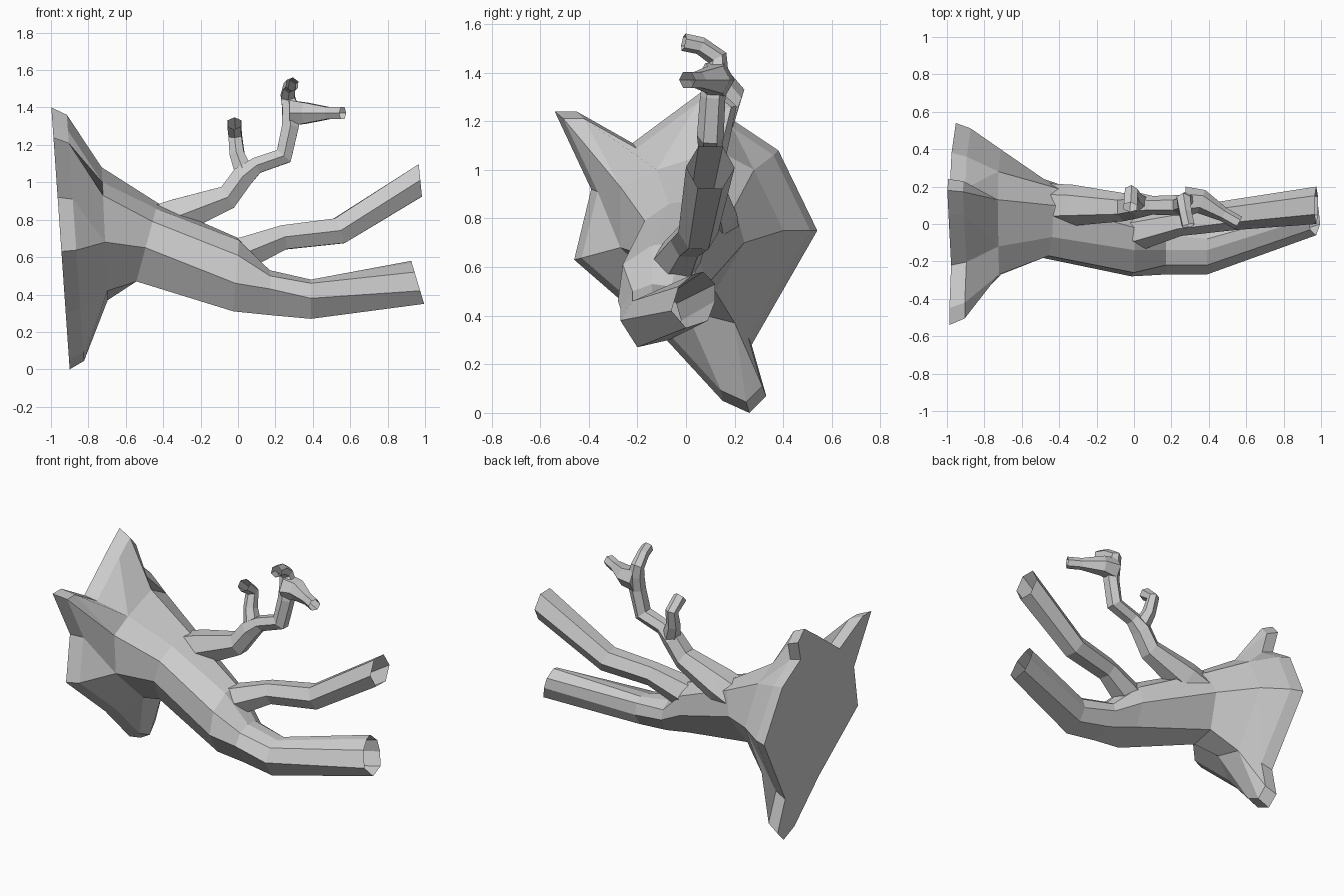
import bpy
import bmesh
from math import cos, sin, radians
from mathutils import Vector

cube = bpy.data.objects.get("Cube")
if cube:
    bpy.data.objects.remove(cube, do_unlink=True)

# One plain grey for the whole tree
grey = bpy.data.materials.new("bark_grey")
grey.use_nodes = True
colour = (0.6, 0.6, 0.6, 1)
grey.diffuse_color = colour
grey.node_tree.nodes["Principled BSDF"].inputs["Base Color"].default_value = colour


def loft(name, rings):
    """Skin equally long point rings; cap the first and leave the last hollow."""
    bm = bmesh.new()
    loops = [[bm.verts.new(point) for point in ring] for ring in rings]
    count = len(rings[0])
    for lower, upper in zip(loops, loops[1:]):
        for i in range(count):
            j = (i + 1) % count
            bm.faces.new((lower[i], lower[j], upper[j], upper[i]))
    bm.faces.new(loops[0])
    bmesh.ops.remove_doubles(bm, verts=bm.verts[:], dist=0.0005)
    bmesh.ops.recalc_face_normals(bm, faces=bm.faces[:])
    mesh = bpy.data.meshes.new(name)
    bm.to_mesh(mesh)
    bm.free()
    mesh.materials.append(grey)
    obj = bpy.data.objects.new(name, mesh)
    bpy.context.collection.objects.link(obj)
    return obj


def slanted_ring(outline, x, slant):
    """Place a (y, z) outline on a plane whose x leans with height."""
    return [Vector((x + slant * z, y, z)) for y, z in outline]


def trunk_ring(outline, x, slant):
    """Eight corners, each doubled so that they join the root outline."""
    return slanted_ring([p for p in outline for _ in range(2)], x, slant)


def limb(name, path, sides=6, end_direction=None):
    """Tapering tube along a path of (x, y, z, radius) stations."""
    points = [Vector(station[:3]) for station in path]
    across = Vector((0, 1, 0))
    rings = []
    for i, centre in enumerate(points):
        before = points[max(i - 1, 0)]
        after = points[min(i + 1, len(points) - 1)]
        along = (after - before).normalized()
        if end_direction and i == len(points) - 1:
            along = Vector(end_direction).normalized()
        across = (across - along * across.dot(along)).normalized()
        other = along.cross(across)
        radius = path[i][3]
        ring = []
        for k in range(sides):
            angle = radians(360 * k / sides)
            ring.append(centre + radius * (across * cos(angle) + other * sin(angle)))
        rings.append(ring)
    return loft(name, rings)


# Root plate outline: three pointed roots and a broad shoulder
root_outline = [
    (-.54, 1.24), (-.45, 1.24), (-.22, 1.11), (.05, 1.31),
    (.18, 1.4), (.24, 1.33), (.2, 1.2), (.38, 1.08),
    (.54, .75), (.27, .28), (.33, .07), (.26, 0),
    (.15, .05), (-.08, .3), (-.46, .63), (-.39, .92),
]
root_front = [(y + (.05 - y) * .06, z + (.75 - z) * .06) for y, z in root_outline]

# Trunk cross-sections, each starting at the upper front corner
flare = [(-.27, .93), (-.12, 1.0), (.13, 1.08), (.28, 1.0),
         (.4, .75), (.2, .37), (0, .42), (-.27, .68)]
neck = [(-.17, .79), (-.07, .86), (.1, .89), (.2, .85),
        (.24, .7), (.12, .5), (-.05, .47), (-.18, .65)]
fork = [(-.26, .61), (-.14, .69), (-.02, .7), (.06, .64),
        (.08, .52), (0, .38), (-.18, .31), (-.28, .46)]
crotch = [(-.22, .5), (-.14, .53), (-.06, .52), (0, .48),
          (.02, .42), (-.04, .33), (-.18, .29), (-.27, .43)]
bend = [(-.22, .46), (-.14, .48), (-.08, .48), (-.04, .45),
        (-.02, .38), (-.07, .3), (-.2, .27), (-.27, .38)]
branch_end = [(-.03, .52), (.03, .57), (.07, .58), (.12, .53),
              (.12, .46), (.09, .38), (0, .35), (-.06, .42)]

# Trunk running from the root plate into the lower branch
loft("trunk_and_lower_branch", [
    slanted_ring(root_outline, -.9, -.07),
    slanted_ring(root_front, -.82, -.07),
    trunk_ring(flare, -.68, -.045),
    trunk_ring(neck, -.67, .27),
    trunk_ring(fork, -.05, .08),
    trunk_ring(crotch, .17, 0),
    trunk_ring(bend, .39, 0),
    trunk_ring(branch_end, 1.1, -.3),
])

# Upper fork of the trunk
limb("upper_branch", [
    (-.13, -.05, .58, .1),
    (.03, -.04, .62, .1),
    (.24, .01, .705, .075),
    (.54, .05, .74, .082),
    (.975, .1, 1.01, .1),
], end_direction=(1, 0, .1))

# Crooked side branch growing upward and ending in a forward twig
limb("side_branch", [
    (-.52, .1, .74, .12),
    (-.33, .1, .815, .11),
    (-.055, .09, .92, .075),
    (.025, .1, 1.03, .068),
    (.1, .1, 1.09, .05),
    (.245, .1, 1.14, .055),
    (.28, .11, 1.3, .052),
    (.28, .125, 1.4, .05),
    (.265, .13, 1.46, .042),
    (.275, .06, 1.51, .037),
    (.29, -.01, 1.525, .037),
])

# Twigs on the side branch
limb("inner_twig", [
    (.03, .11, 1.06, .055),
    (-.005, .14, 1.15, .045),
    (-.015, .17, 1.25, .04),
    (-.02, .09, 1.315, .042),
])
limb("outer_twig", [
    (.275, .12, 1.37, .08),
    (.36, .12, 1.37, .065),
    (.48, .05, 1.37, .038),
    (.56, .005, 1.37, .038),
])
